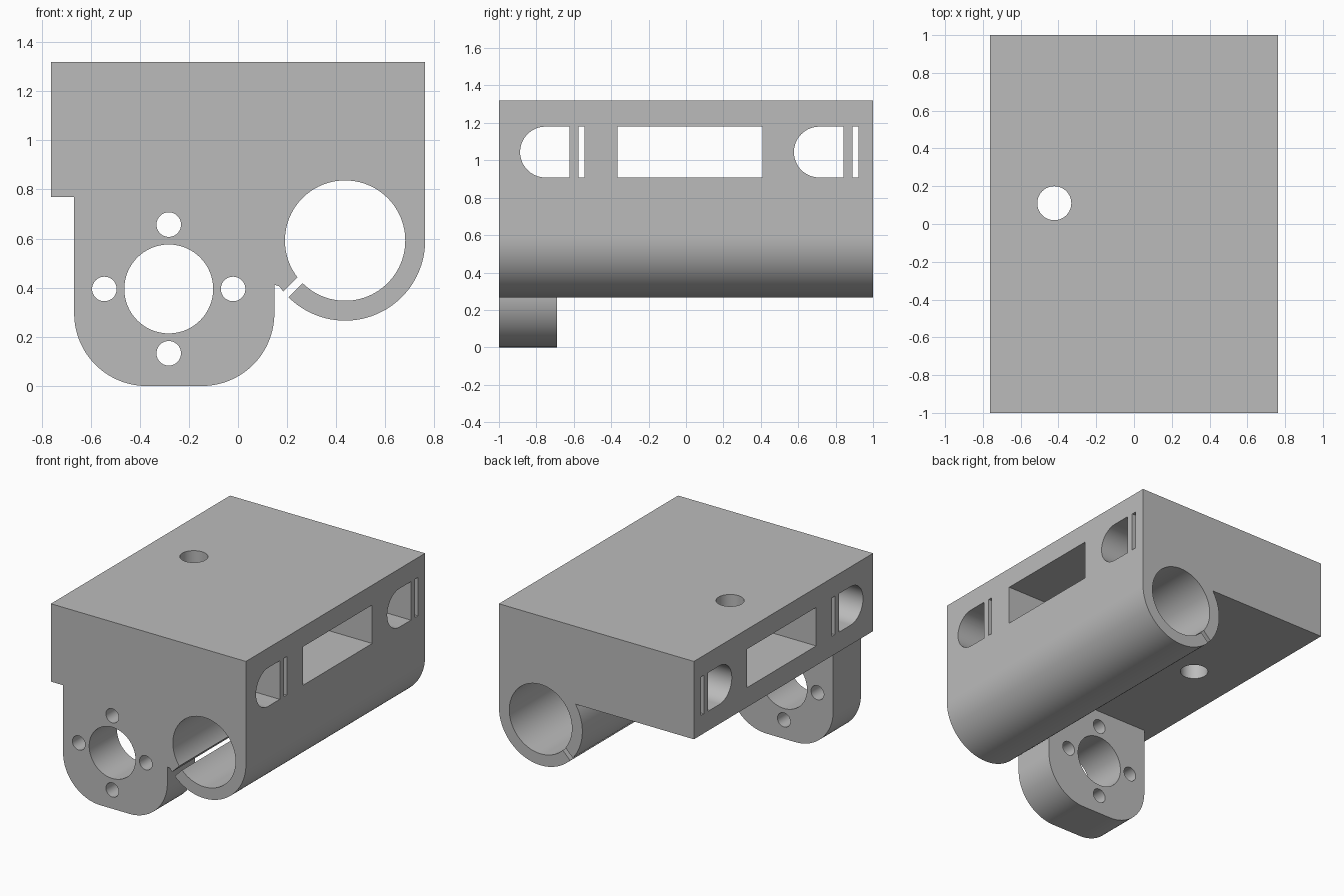
import bpy, bmesh, math
from mathutils import Matrix, Vector

cube = bpy.data.objects.get("Cube")
if cube:
    bpy.data.objects.remove(cube, do_unlink=True)

gray = bpy.data.materials.new("plain gray")
gray.use_nodes = True
gray.diffuse_color = (0.5, 0.5, 0.5, 1)
gray.node_tree.nodes["Principled BSDF"].inputs["Base Color"].default_value = (0.5, 0.5, 0.5, 1)

# Each map turns (u, v, depth) into the world axes for an extrusion direction
AXES = {
    "x": lambda u, v, d: (d, u, v),
    "y": lambda u, v, d: (u, d, v),
    "z": lambda u, v, d: (u, v, d),
}


def arc(cu, cv, r, start, end, n=32):
    angles = [math.radians(start + (end - start) * i / n) for i in range(n + 1)]
    return [(cu + r * math.cos(a), cv + r * math.sin(a)) for a in angles]


def circle(cu, cv, r, n=64):
    return arc(cu, cv, r, 0, 360, n)[:-1]


def rect(u0, u1, v0, v1):
    return [(u0, v0), (u1, v0), (u1, v1), (u0, v1)]


def prism(name, outline, axis, d0, d1):
    bm = bmesh.new()
    ends = [[bm.verts.new(AXES[axis](u, v, d)) for u, v in outline] for d in (d0, d1)]
    bm.faces.new(ends[0])
    bm.faces.new(ends[1])
    for i in range(len(outline)):
        j = (i + 1) % len(outline)
        bm.faces.new((ends[0][i], ends[0][j], ends[1][j], ends[1][i]))
    bmesh.ops.recalc_face_normals(bm, faces=bm.faces)
    mesh = bpy.data.meshes.new(name)
    bm.to_mesh(mesh)
    bm.free()
    mesh.materials.append(gray)
    obj = bpy.data.objects.new(name, mesh)
    bpy.context.collection.objects.link(obj)
    return obj


def combine(target, tool, operation):
    mod = target.modifiers.new("combine", "BOOLEAN")
    mod.operation = operation
    mod.solver = "EXACT"
    mod.object = tool
    bpy.context.view_layer.objects.active = target
    bpy.ops.object.modifier_apply(modifier=mod.name)
    bpy.data.objects.remove(tool, do_unlink=True)


def cut(outline, axis, d0=-1.5, d1=1.5):
    combine(body, prism("cutter", outline, axis, d0, d1), "DIFFERENCE")


W, TOP, LEDGE = 0.762, 1.32, 0.77
TUBE_X, TUBE_Z, TUBE_R = 0.436, 0.592, 0.325

# Carriage block with the tube holder below it, in one profile
join = 180 - math.degrees(math.asin((LEDGE - TUBE_Z) / TUBE_R))
body = prism("carriage_body",
             [(W, TOP), (-W, TOP), (-W, LEDGE)] + arc(TUBE_X, TUBE_Z, W - TUBE_X, join, 360, 72),
             "y", -1, 1)

# Round-cornered mounting plate at the front
R, LEFT, RIGHT = 0.295, -0.667, 0.148
plate = prism("mounting_plate",
              [(LEFT, 0.9)] + arc(LEFT + R, R, R, 180, 270) + arc(RIGHT - R, R, R, 270, 360)
              + [(RIGHT, 0.412), (0.168, 0.406), (0.184, 0.386), (0.184, 0.9)],
              "y", -1, -0.69)
combine(body, plate, "UNION")

# Tube bore and its diagonal clamping slot
cut(circle(TUBE_X, TUBE_Z, 0.245, 96), "y")
turn = Matrix.Rotation(math.radians(45), 2)
centre = Vector((TUBE_X, TUBE_Z))
cut([centre + turn @ Vector(p) for p in rect(-0.36, -0.1, 0, 0.031)], "y")

# Large centre hole and four screw holes in the plate
HX, HZ = -0.282, 0.395
cut(circle(HX, HZ, 0.181), "y", -1.1, -0.5)
for k in range(4):
    a = k * math.pi / 2
    cut(circle(HX + 0.262 * math.cos(a), HZ + 0.262 * math.sin(a), 0.05, 40), "y", -1.1, -0.5)

# Side window, two D-shaped openings and two strap slits, all through the block
LOW, HIGH = 0.908, 1.18
cut(rect(-0.365, 0.41, LOW, HIGH), "x")
half = (HIGH - LOW) / 2
for y in (-0.887, 0.577):
    cut([(y + 0.265, LOW), (y + 0.265, HIGH)] + arc(y + half, LOW + half, half, 90, 270), "x")
    cut(rect(y + 0.313, y + 0.344, LOW, HIGH), "x")

# Vertical hole from the top
cut(circle(-0.422, 0.11, 0.09), "z", 0.5, 1.5)

bpy.ops.object.select_all(action="DESELECT")
body.select_set(True)
bpy.context.view_layer.objects.active = body
bpy.ops.object.shade_smooth_by_angle(angle=math.radians(30))
